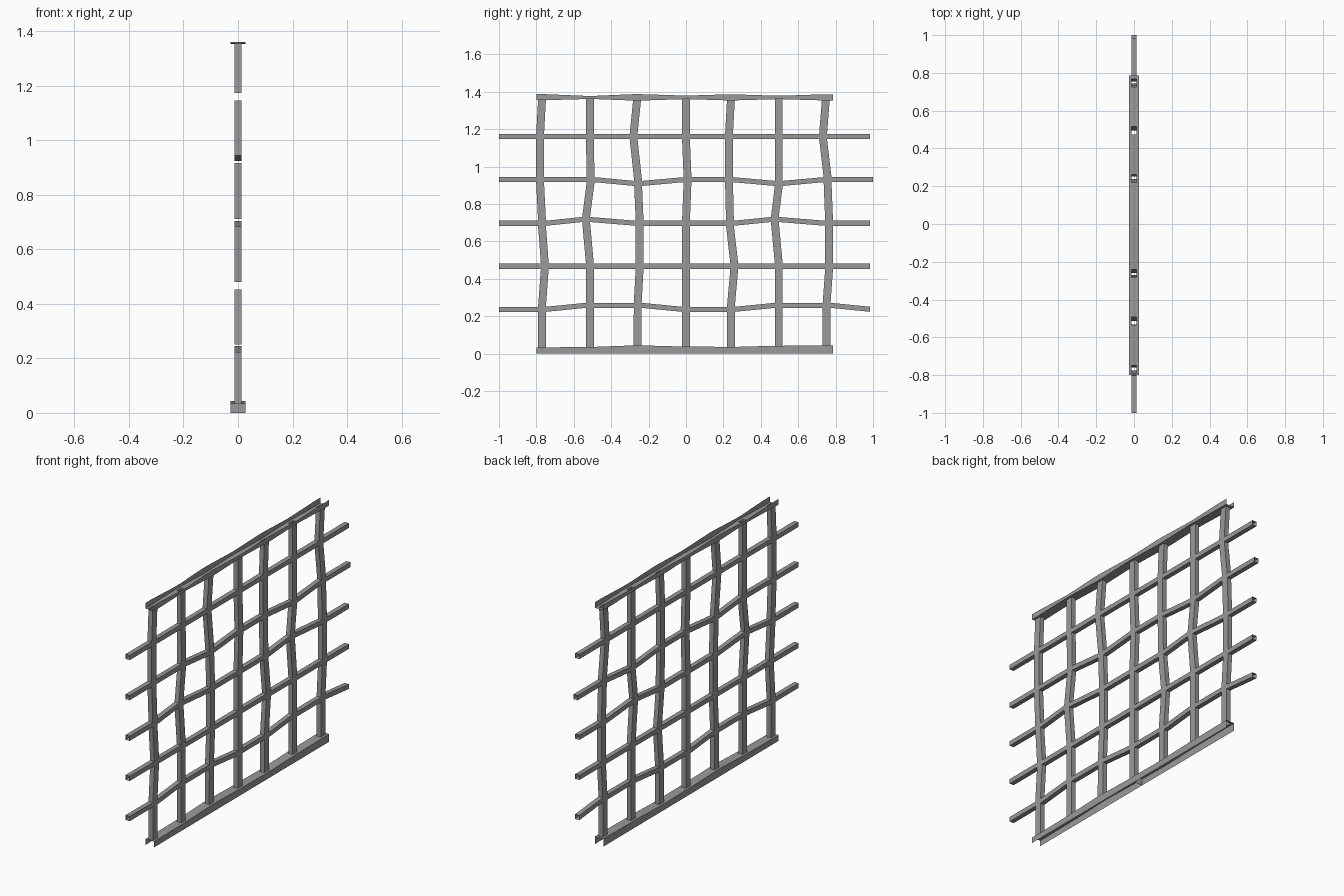
import bpy, bmesh

cube = bpy.data.objects.get("Cube")
if cube:
    bpy.data.objects.remove(cube)

steel = bpy.data.materials.new("grey_steel")
steel.use_nodes = True
GREY = (0.32, 0.32, 0.32, 1)
steel.diffuse_color = GREY
steel.node_tree.nodes["Principled BSDF"].inputs["Base Color"].default_value = GREY

POST, RAIL, DEPTH, FLANGE = 0.021, 0.0135, 0.0135, 0.027   # half sizes

# Bent post centres (y) from bottom to top, bent rail centres (z) from end to end
posts = [
    [-.77, -.77, -.755, -.77, -.78, -.78, -.77],
    [-.514, -.514, -.514, -.534, -.51, -.514, -.514],
    [-.26, -.258, -.248, -.248, -.256, -.28, -.262],
    [0, 0, 0, 0, .008, 0, 0],
    [.24, .24, .258, .235, .23, .23, .24],
    [.496, .496, .496, .475, .496, .496, .496],
    [.752, .752, .765, .765, .757, .733, .747],
]
rails = [
    [.237, .237, .258, .258, .237, .237, .258, .258, .237],
    [.467] * 9,
    [.697, .697, .717, .697, .697, .697, .717, .697, .697],
    [.93, .93, .93, .91, .93, .93, .91, .93, .93],
    [1.16] * 9,
]
rail_ends = [(-1, .985), (-1, .985), (-1, .985), (-1, 1), (-1, .985)]
foot_z = [.033, .036, .044, .038, .036, .042, .044]
head_z = [1.355, 1.361, 1.353, 1.36, 1.354, 1.36, 1.354]
head_top = [1.387, 1.378, 1.387, 1.38, 1.386, 1.379, 1.386]


def finish(name, bm):
    bmesh.ops.remove_doubles(bm, verts=bm.verts[:], dist=0.0002)
    bmesh.ops.recalc_face_normals(bm, faces=bm.faces[:])
    mesh = bpy.data.meshes.new(name)
    bm.to_mesh(mesh)
    bm.free()
    mesh.materials.append(steel)
    obj = bpy.data.objects.new(name, mesh)
    bpy.context.collection.objects.link(obj)


def face(bm, points):
    bm.faces.new([bm.verts.new(p) for p in points])


def tube(bm, a, b, c, d):
    """Open hollow piece: edge a-b joins edge c-d, walls run a-c and b-d."""
    for x in (-DEPTH, DEPTH):
        face(bm, [(x, *p) for p in (a, b, d, c)])
    for p, q in ((a, c), (b, d)):
        face(bm, [(-DEPTH, *p), (DEPTH, *p), (DEPTH, *q), (-DEPTH, *q)])


def corner(i, j, sy, sz):
    """Corner of the crossing of post i and rail j."""
    return posts[i][j + 1] + sy * POST, rails[j][i + 1] + sz * RAIL


# Hollow lattice: crossings are open inside, so only front and back are faced
bm = bmesh.new()
for i, post in enumerate(posts):
    for j in range(5):
        for x in (-DEPTH, DEPTH):
            face(bm, [(x, *corner(i, j, *s))
                      for s in ((-1, -1), (1, -1), (1, 1), (-1, 1))])
        if j < 4:
            tube(bm, corner(i, j, -1, 1), corner(i, j, 1, 1),
                 corner(i, j + 1, -1, -1), corner(i, j + 1, 1, -1))
        if i < 6:
            tube(bm, corner(i, j, 1, -1), corner(i, j, 1, 1),
                 corner(i + 1, j, -1, -1), corner(i + 1, j, -1, 1))
    # Post stubs to the foot and head channels
    for j, k, s, z in ((0, 0, -1, foot_z[i]), (4, 6, 1, head_z[i])):
        tube(bm, corner(i, j, -1, s), corner(i, j, 1, s),
             (post[k] - POST, z), (post[k] + POST, z))
# Open rail tails beyond the outer posts
for j, ends in enumerate(rail_ends):
    for i, k, s in ((0, 0, -1), (6, 8, 1)):
        y, z = ends[k // 8], rails[j][k]
        tube(bm, corner(i, j, s, -1), corner(i, j, s, 1), (y, z - RAIL), (y, z + RAIL))
finish("lattice", bm)


def channel(name, centres, web, lip, capped):
    """Thin U channel with openings where the hollow posts meet its web."""
    stations = [(-.8, web[0], lip[0])]
    for y, w, l in zip(centres, web, lip):
        stations += [(y - POST, w, l), (y + POST, w, l)]
    stations.append((.787, web[-1], lip[-1]))
    xs = (-FLANGE, -DEPTH, DEPTH, FLANGE)
    bm = bmesh.new()
    for n, ((y0, w0, l0), (y1, w1, l1)) in enumerate(zip(stations, stations[1:])):
        for k in range(3):
            if k == 1 and n % 2 and not (capped and n == 7):
                continue
            face(bm, [(xs[k], y0, w0), (xs[k + 1], y0, w0),
                      (xs[k + 1], y1, w1), (xs[k], y1, w1)])
        for x in (-FLANGE, FLANGE):
            face(bm, [(x, y0, w0), (x, y1, w1), (x, y1, l1), (x, y0, l0)])
    return bm


finish("head_channel", channel("head", [p[6] for p in posts], head_z, head_top, True))

# Foot channel opens downwards and has a joint plate near the middle
bm = channel("foot", [p[0] for p in posts], foot_z, [0] * 7, False)
face(bm, [(-FLANGE, .035, 0), (FLANGE, .035, 0), (FLANGE, .035, .038), (-FLANGE, .035, .038)])
finish("foot_channel", bm)
